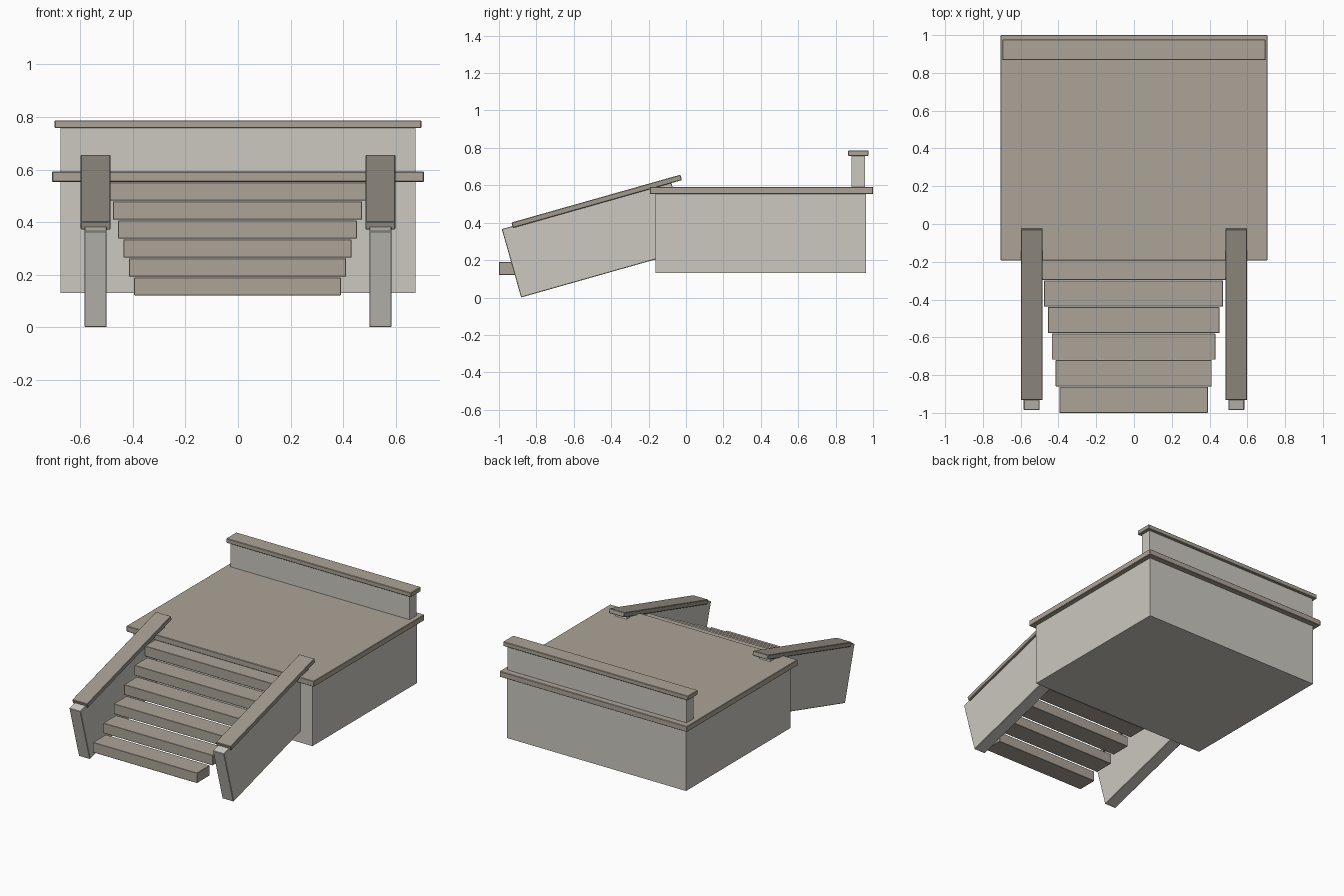
import bpy, math
from mathutils import Matrix, Vector

if "Cube" in bpy.data.objects:
    bpy.data.objects.remove(bpy.data.objects["Cube"])


def material(name, rgb):
    m = bpy.data.materials.new(name)
    m.diffuse_color = (*rgb, 1)
    m.use_nodes = True
    m.node_tree.nodes["Principled BSDF"].inputs["Base Color"].default_value = m.diffuse_color
    return m


STONE = material("pale_stone", (0.60, 0.58, 0.53))
TRIM = material("tan_trim", (0.41, 0.37, 0.31))
RAIL = material("rail_trim", (0.35, 0.32, 0.27))


def box(name, lo, hi, mat, bevel=0.0):
    """Axis-aligned box between two corners, with an optional tiny edge bevel."""
    lo, hi = Vector(lo), Vector(hi)
    bpy.ops.mesh.primitive_cube_add(size=1)
    ob = bpy.context.object
    ob.name = name
    ob.data.transform(Matrix.Translation((lo + hi) / 2) @ Matrix.Diagonal((*(hi - lo), 1)))
    ob.data.materials.append(mat)
    if bevel:
        mod = ob.modifiers.new("soft_edges", 'BEVEL')
        mod.width = bevel
        mod.segments = 1
    return ob


# Platform body and overhanging deck slab
box("platform_body", (-0.675, -0.162, 0.13), (0.675, 0.963, 0.557), STONE)
box("deck_slab", (-0.707, -0.193, 0.553), (0.707, 1.0, 0.592), TRIM, 0.003)

# Low wall along the back with its cap
box("back_wall", (-0.675, 0.885, 0.59), (0.675, 0.957, 0.76), STONE)
box("back_wall_cap", (-0.697, 0.867, 0.757), (0.697, 0.976, 0.787), TRIM, 0.003)

# Steps that widen toward the top
for i in range(6):
    half = 0.393 + 0.0202 * i
    y = -1.0 + 0.1408 * i
    z = 0.121 + 0.0722 * i
    box(f"step_{i + 1}", (-half - 0.002, y, z), (half - 0.002, y + 0.138, z + 0.069),
        TRIM, 0.002)

# Sloping side walls and handrails, pivoting on their front top and bottom corners
TILT = math.radians(15.8)
for side, s in (("left", -1), ("right", 1)):
    wall = box(f"stair_wall_{side}", (-0.0425, 0, -0.38), (0.0425, 0.94, 0), STONE, 0.003)
    wall.location = (0.5415 * s, -0.985, 0.366)
    wall.rotation_euler.x = TILT
    rail = box(f"handrail_{side}", (-0.057, 0, 0), (0.057, 0.939, 0.03), RAIL, 0.003)
    rail.location = (0.5415 * s, -0.925, 0.372)
    rail.rotation_euler.x = TILT
